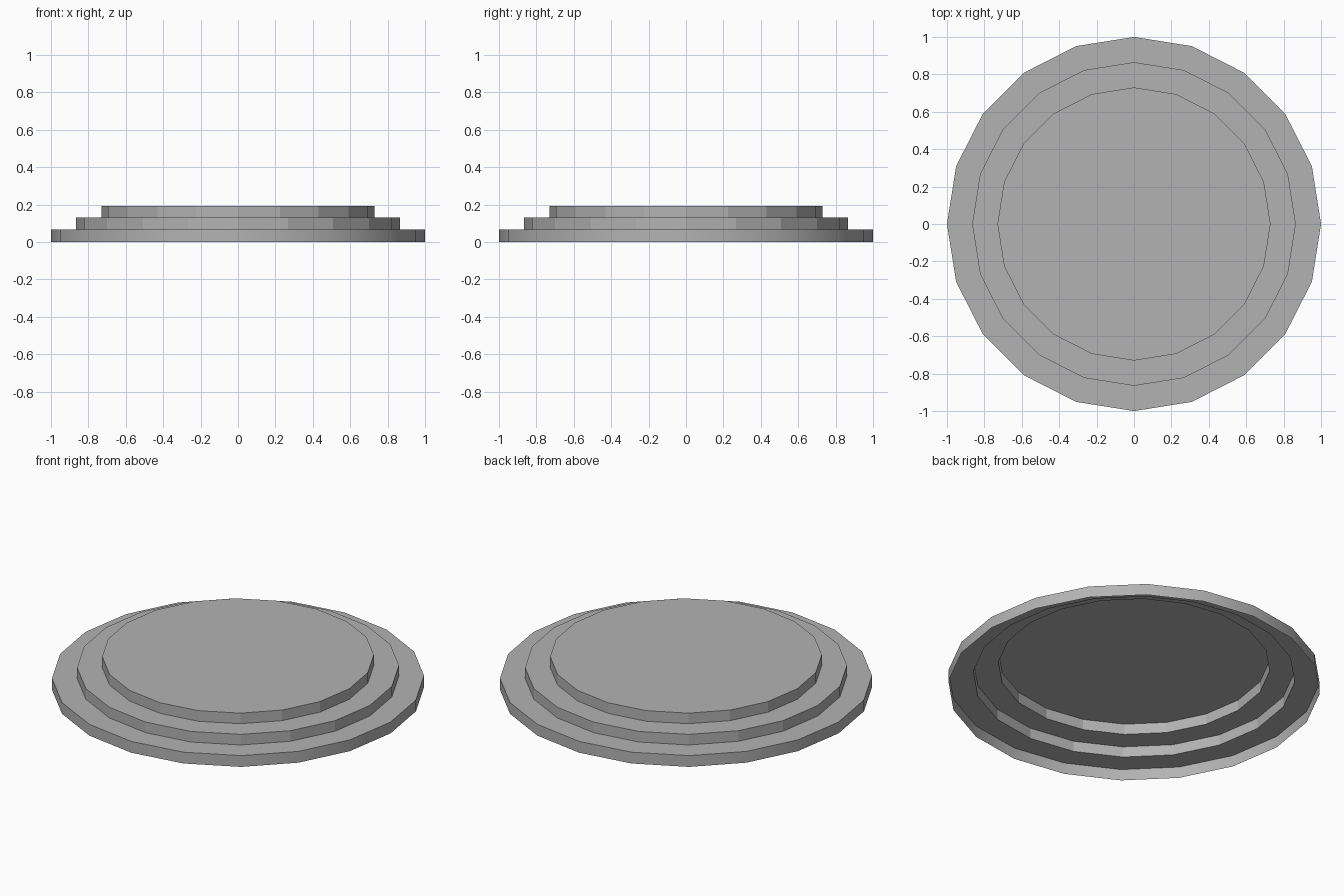
import bpy, bmesh, math

if "Cube" in bpy.data.objects:
    bpy.data.objects.remove(bpy.data.objects["Cube"])

SIDES = 20
# Stepped profile (radius, height) from the open bottom rim to the top edge
PROFILE = [(1.0, 0.0), (1.0, 0.067), (0.865, 0.067),
           (0.865, 0.13), (0.73, 0.13), (0.73, 0.193)]


def ring(bm, radius, z):
    return [bm.verts.new((radius * math.cos(2 * math.pi * i / SIDES),
                          radius * math.sin(2 * math.pi * i / SIDES), z))
            for i in range(SIDES)]


bm = bmesh.new()
rings = [ring(bm, r, z) for r, z in PROFILE]

# Risers and treads; only the lowest riser is smooth
for level, (low, high) in enumerate(zip(rings, rings[1:])):
    for i in range(SIDES):
        j = (i + 1) % SIDES
        face = bm.faces.new((low[i], low[j], high[j], high[i]))
        face.smooth = level == 0

# Flat top disc; the underside stays open
bm.faces.new(rings[-1])

# Keep the step edges crisp
for edge in bm.edges:
    if abs(edge.verts[0].co.z - edge.verts[1].co.z) < 1e-5:
        edge.smooth = False

mesh = bpy.data.meshes.new("stepped_round_platform")
bm.to_mesh(mesh)
bm.free()
platform = bpy.data.objects.new("stepped_round_platform", mesh)
bpy.context.collection.objects.link(platform)

# Dark grey finish
grey = bpy.data.materials.new("dark_grey")
grey.diffuse_color = (0.45, 0.45, 0.45, 1.0)
grey.use_nodes = True
grey.node_tree.nodes["Principled BSDF"].inputs["Base Color"].default_value = grey.diffuse_color
mesh.materials.append(grey)
